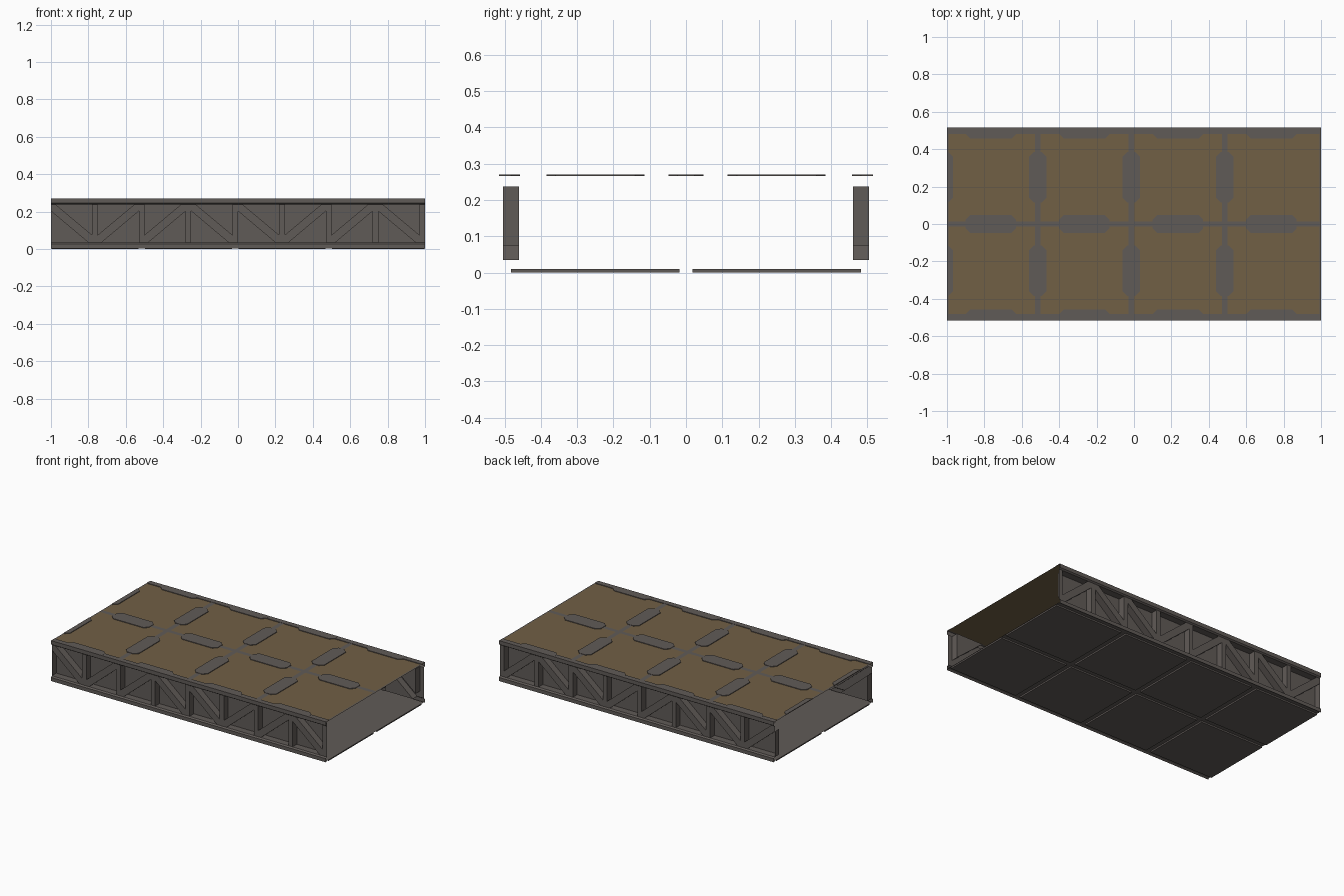
import bpy, bmesh

if "Cube" in bpy.data.objects:
    bpy.data.objects.remove(bpy.data.objects["Cube"])

def mat(name, c):
    m = bpy.data.materials.new(name)
    m.diffuse_color = (*c, 1)
    m.use_nodes = True
    m.node_tree.nodes["Principled BSDF"].inputs["Base Color"].default_value = m.diffuse_color
    return m

GRAY = mat("dark_gray_metal", (0.118, 0.104, 0.096))
TAN = mat("tan_deck", (0.165, 0.116, 0.060))

def finish(bm, name, m):
    bmesh.ops.remove_doubles(bm, verts=bm.verts, dist=1e-5)
    me = bpy.data.meshes.new(name)
    bm.to_mesh(me)
    bm.free()
    me.materials.append(m)
    ob = bpy.data.objects.new(name, me)
    bpy.context.collection.objects.link(ob)
    return ob

def face(bm, pts):
    return bm.faces.new([bm.verts.new(p) for p in pts])

def box(bm, x0, x1, y0, y1, z0, z1):
    lo = [(x0, y0), (x1, y0), (x1, y1), (x0, y1)]
    prism(bm, lo, z0, z1)

def prism(bm, pts, z0, z1):
    n = len(pts)
    face(bm, [(x, y, z1) for x, y in pts])
    face(bm, [(x, y, z0) for x, y in reversed(pts)])
    for i in range(n):
        a, b = pts[i], pts[(i + 1) % n]
        face(bm, [(*a, z0), (*b, z0), (*b, z1), (*a, z1)])

W = 0.515                      # half width of the deck
JOINTS = [-0.515, -0.015, 0.485]
MIDS = [-0.765, -0.265, 0.235, 0.735]

# side truss: one folded sheet with triangular recesses
YO, YI, YL = -0.505, -0.46, -W
ZB, ZT = 0.035, 0.238

def recess(bm, tri):
    face(bm, [(x, YI, z) for x, z in tri])
    for i in range(3):
        (ax, az), (bx, bz) = tri[i - 1], tri[i]
        face(bm, [(ax, YO, az), (ax, YI, az), (bx, YI, bz), (bx, YO, bz)])

bm = bmesh.new()
for i in range(8):
    x0 = -1 + 0.25 * i
    x1, x2 = x0 + 0.22, x0 + 0.25
    falling = i % 4 in (0, 3)
    fx = (lambda x: x) if falling else (lambda x, s=x0 + x1: s - x)
    lower = [(fx(x0), ZB), (fx(x1 - 0.02), ZB), (fx(x0), ZT - 0.035)]
    upper = [(fx(x1), ZT), (fx(x0 + 0.025), ZT), (fx(x1), ZB + 0.04)]
    if not falling:
        lower.reverse()
        upper.reverse()
    recess(bm, lower)
    recess(bm, upper)
    # diagonal brace and post
    brace = [(x0, ZT - 0.035), (x1 - 0.02, ZB), (x1, ZB), (x1, ZB + 0.04),
             (x0 + 0.025, ZT), (x0, ZT)]
    brace = [(fx(x), z) for x, z in brace]
    if not falling:
        brace.reverse()
    face(bm, [(x, YO, z) for x, z in brace])
    face(bm, [(x1, YO, ZB), (x2, YO, ZB), (x2, YO, ZT), (x1, YO, ZT)])
# top and bottom chords as open channels
for prof in ([(YO, ZT), (YL, ZT + 0.007), (YL, 0.27), (-0.48, 0.27), (-0.48, 0.266)],
             [(-0.475, 0.01), (YO, 0.01), (YL, 0.004), (YL, 0.028), (YO, ZB)]):
    for (ya, za), (yb, zb) in zip(prof, prof[1:]):
        face(bm, [(-1, ya, za), (1, ya, za), (1, yb, zb), (-1, yb, zb)])
bmesh.ops.recalc_face_normals(bm, faces=bm.faces)
truss = finish(bm, "side_truss", GRAY)
mod = truss.modifiers.new("mirror", 'MIRROR')
mod.use_axis = (False, True, False)
pivot = bpy.data.objects.new("mirror_center", None)
pivot.hide_render = True
bpy.context.collection.objects.link(pivot)
mod.mirror_object = pivot

# tan deck sheet
bm = bmesh.new()
face(bm, [(-1, -0.5, 0.266), (1, -0.5, 0.266), (1, 0.5, 0.266), (-1, 0.5, 0.266)])
finish(bm, "deck_surface", TAN)

# gray joint strips on the deck
bm = bmesh.new()
def strip(x0, x1, y0, y1):
    face(bm, [(x0, y0, 0.2685), (x1, y0, 0.2685), (x1, y1, 0.2685), (x0, y1, 0.2685)])
for x in JOINTS:
    strip(x - 0.015, x + 0.015, -0.48, 0.48)
strip(-1, -0.992, -0.48, 0.48)
strip(0.992, 1, -0.48, 0.48)
strip(-1, 1, -0.014, 0.014)
finish(bm, "deck_joint_strips", GRAY)

# chamfered connector plates along the joints
bm = bmesh.new()
def tab(cx, cy, hx, hy, c=0.025):
    q = [(-hx + c, -hy), (hx - c, -hy), (hx, -hy + c), (hx, hy - c),
         (hx - c, hy), (-hx + c, hy), (-hx, hy - c), (-hx, -hy + c)]
    pts = []
    for x, y in q:
        p = (max(-1, min(1, cx + x)), max(-W, min(W, cy + y)))
        if p not in pts:
            pts.append(p)
    prism(bm, pts, 0.2665, 0.2705)
for cx in [-1.015] + JOINTS:
    for cy in (-0.25, 0.25):
        tab(cx, cy, 0.047, 0.135)
for cx in MIDS:
    for cy in (-0.505, 0, 0.505):
        tab(cx, cy, 0.135, 0.048)
finish(bm, "deck_connector_plates", GRAY)

# floor sheet and raised underside panels
bm = bmesh.new()
face(bm, [(-1, -0.5, 0.01), (1, -0.5, 0.01), (1, 0.5, 0.01), (-1, 0.5, 0.01)])
finish(bm, "floor_sheet", GRAY)
bm = bmesh.new()
edges = [-1.015] + JOINTS + [1.015]
for a, b in zip(edges, edges[1:]):
    for s in (-0.25, 0.25):
        box(bm, a + 0.018, b - 0.018, s - 0.232, s + 0.232, 0, 0.0098)
finish(bm, "underside_panels", GRAY)
